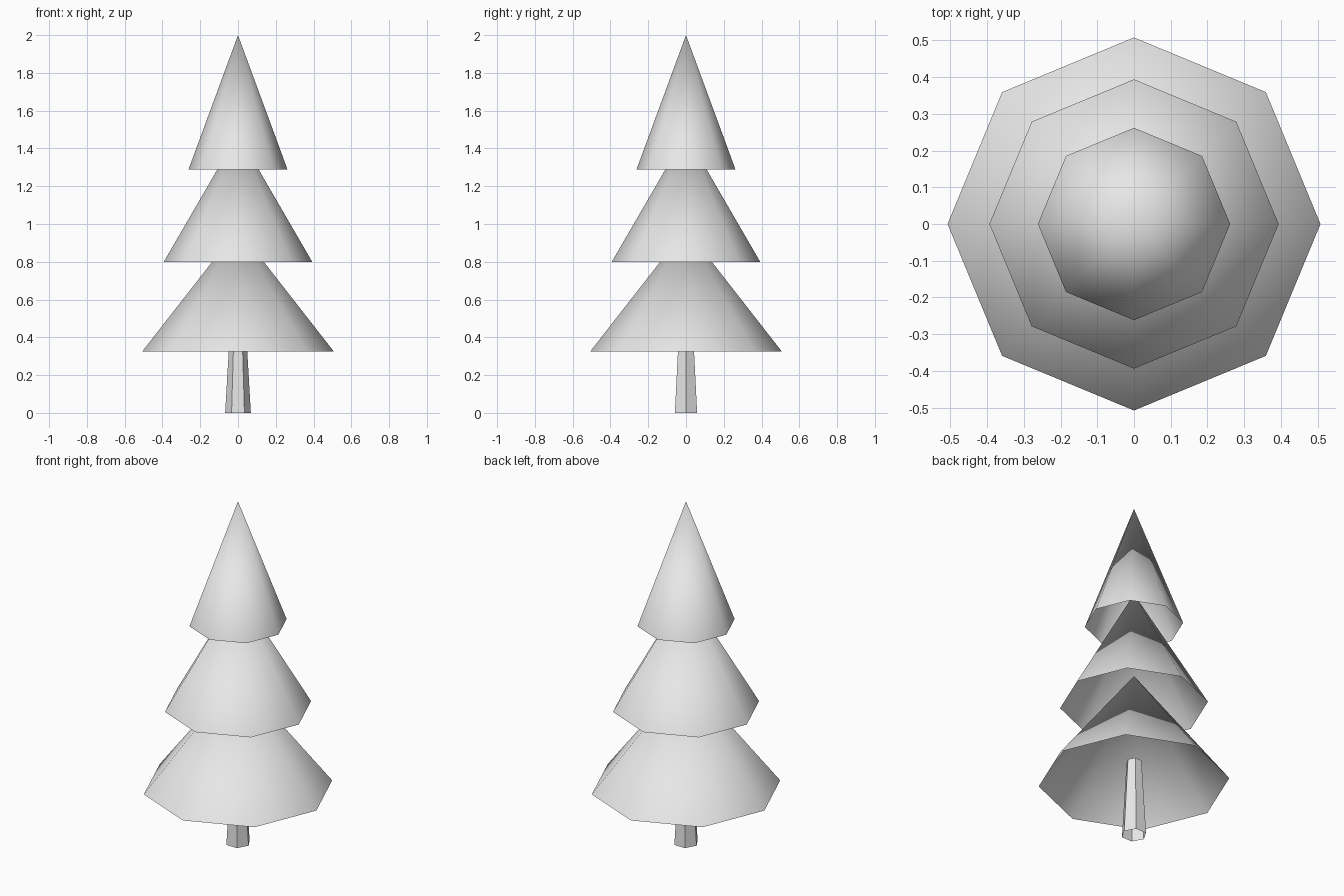
import bpy
import bmesh
from math import radians
from mathutils import Matrix

cube = bpy.data.objects.get("Cube")
if cube:
    bpy.data.objects.remove(cube, do_unlink=True)

# One plain material
grey = bpy.data.materials.new("light_grey")
grey.use_nodes = True
colour = (0.8, 0.8, 0.8, 1)
grey.diffuse_color = colour
grey.node_tree.nodes["Principled BSDF"].inputs["Base Color"].default_value = colour


def open_cone(name, sides, bottom, top, r_bottom, r_top, smooth):
    """Uncapped cone standing on z = bottom, with a corner on the x axis."""
    bm = bmesh.new()
    # The primitive starts with a corner on y, so turn it a quarter onto x
    placement = (Matrix.Translation((0, 0, (bottom + top) / 2))
                 @ Matrix.Rotation(radians(90), 4, "Z"))
    bmesh.ops.create_cone(bm, cap_ends=False, segments=sides,
                          radius1=r_bottom, radius2=r_top,
                          depth=top - bottom, matrix=placement)
    # A pointed tip becomes one shared vertex, so its shading stays round
    bmesh.ops.remove_doubles(bm, verts=bm.verts, dist=0.0001)
    for face in bm.faces:
        face.smooth = smooth
    mesh = bpy.data.meshes.new(name)
    bm.to_mesh(mesh)
    bm.free()
    mesh.materials.append(grey)
    obj = bpy.data.objects.new(name, mesh)
    bpy.context.collection.objects.link(obj)


# Flat-sided, tapering trunk
open_cone("trunk", 6, 0, 0.45, 0.068, 0.042, False)

# Three hollow tiers of foliage: name, rim height, tip height, rim radius
for name, rim, tip, radius in (
    ("lower_foliage", 0.324, 0.975, 0.508),
    ("middle_foliage", 0.798, 1.477, 0.394),
    ("top_foliage", 1.289, 2.0, 0.262),
):
    open_cone(name, 8, rim, tip, radius, 0, True)
